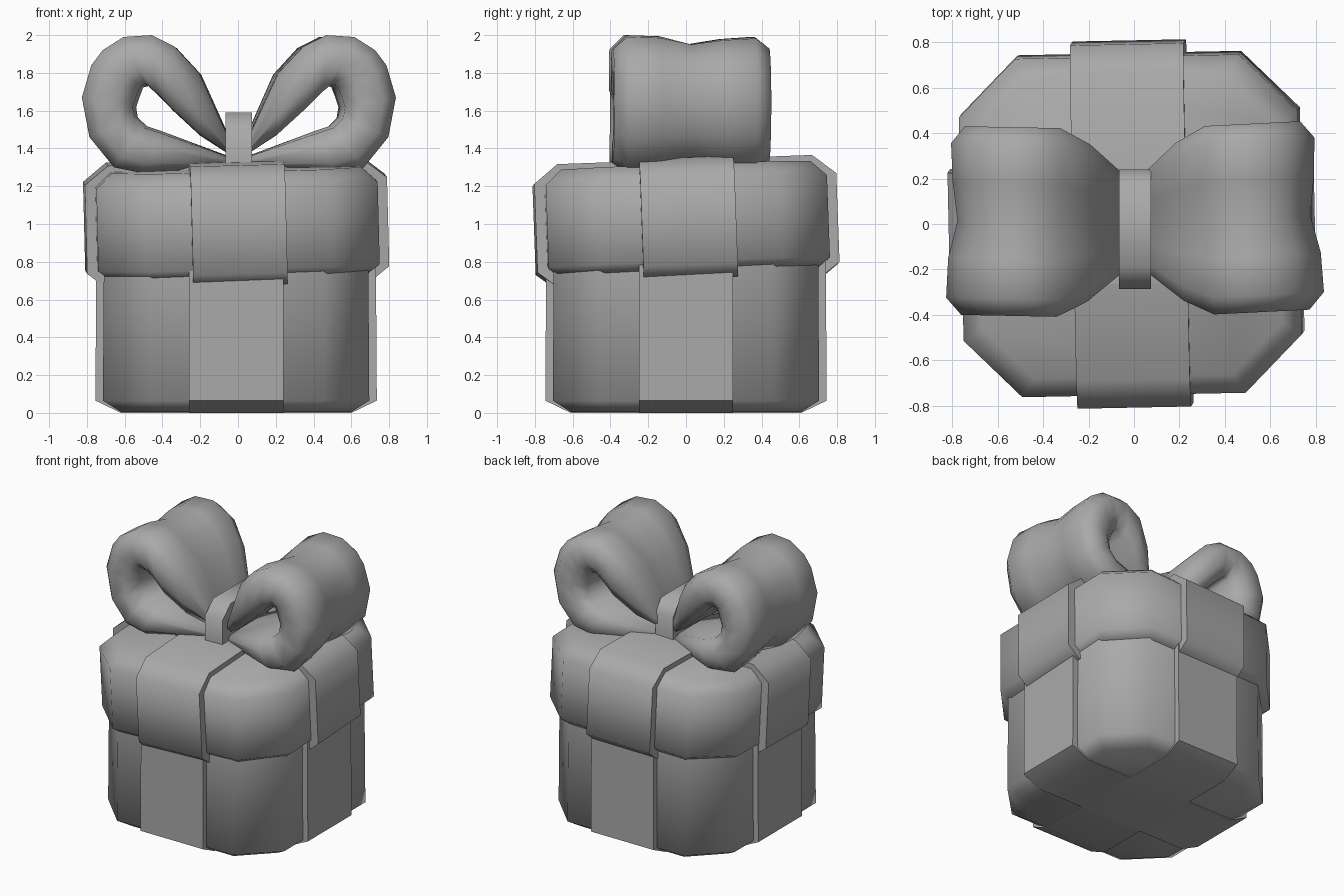
import bpy, bmesh, math
from mathutils import Matrix, Vector

if "Cube" in bpy.data.objects:
    bpy.data.objects.remove(bpy.data.objects["Cube"], do_unlink=True)

grey = bpy.data.materials.new("plain_grey")
grey.use_nodes = True
COLOUR = (0.4, 0.4, 0.4, 1)
grey.diffuse_color = COLOUR
grey.node_tree.nodes["Principled BSDF"].inputs["Base Color"].default_value = COLOUR


def finish(name, bm, loc=(0, 0, 0), rot=(0, 0, 0), angle=60):
    """Turn a bmesh into a shaded object."""
    bmesh.ops.recalc_face_normals(bm, faces=bm.faces)
    mesh = bpy.data.meshes.new(name)
    bm.to_mesh(mesh)
    bm.free()
    mesh.materials.append(grey)
    ob = bpy.data.objects.new(name, mesh)
    bpy.context.collection.objects.link(ob)
    ob.location, ob.rotation_euler = loc, rot
    bpy.ops.object.select_all(action="DESELECT")
    ob.select_set(True)
    bpy.context.view_layer.objects.active = ob
    bpy.ops.object.shade_smooth_by_angle(angle=math.radians(angle))
    return ob


def bridge(bm, rings, closed=False):
    """Skin a list of equal vertex rings."""
    pairs = list(zip(rings, rings[1:]))
    if closed:
        pairs.append((rings[-1], rings[0]))
    for a, b in pairs:
        n = len(a)
        for i in range(n):
            j = (i + 1) % n
            bm.faces.new((a[i], a[j], b[j], b[i]))
    if not closed:
        bm.faces.new(rings[0])
        bm.faces.new(rings[-1])


def octagon_body(name, profile, **place):
    """Stack of chamfered squares from (half width, height) pairs."""
    bm = bmesh.new()
    rings = []
    for h, z in profile:
        k = h * 0.66
        corners = [(h, -k), (h, k), (k, h), (-k, h), (-h, k), (-h, -k), (-k, -h), (k, -h)]
        rings.append([bm.verts.new((x, y, z)) for x, y in corners])
    bridge(bm, rings)
    return finish(name, bm, **place)


def prism(name, outline, half, turn=0, **place):
    """Extrude an (across, height) outline to both sides, then turn it about z."""
    bm = bmesh.new()
    rings = [[bm.verts.new((x, y, z)) for x, z in outline] for y in (-half, half)]
    bridge(bm, rings)
    bmesh.ops.rotate(bm, verts=bm.verts, matrix=Matrix.Rotation(turn, 3, "Z"))
    return finish(name, bm, **place)


def straps(prefix, profile, **place):
    """Two crossing ribbons with a mirrored side profile."""
    outline = profile + [(-x, z) for x, z in reversed(profile)]
    for label, turn in (("across", 0), ("front_to_back", math.pi / 2)):
        prism(prefix + "_" + label, outline, 0.25, turn, **place)


# Box and its ribbons
box = dict(loc=(-0.01, 0, 0))
octagon_body("box", [(0.61, 0.005), (0.705, 0.065), (0.70, 0.80)], **box)
straps("box_ribbon", [(0.61, 0), (0.745, 0.065), (0.74, 0.80)], **box)

# Lid and its ribbons, sitting slightly askew
lid = dict(loc=(-0.01, 0, 1.0), rot=(0.036, -0.026, 0.02))
octagon_body("lid", [(0.68, -0.265), (0.745, -0.215), (0.745, 0.22), (0.66, 0.30)], **lid)
straps("lid_ribbon", [(0.71, -0.305), (0.80, -0.235), (0.80, 0.235), (0.675, 0.335)], **lid)

# Bow loop: outer and inner edge of the band at each station
OUTER = [(0.03, 1.42), (0.20, 1.80), (0.33, 1.94), (0.45, 2.0), (0.60, 1.99), (0.71, 1.92),
         (0.77, 1.84), (0.82, 1.67), (0.78, 1.46), (0.65, 1.30), (0.50, 1.27), (0.03, 1.30)]
INNER = [(0.03, 1.36), (0.20, 1.48), (0.34, 1.61), (0.43, 1.70), (0.48, 1.74), (0.51, 1.73),
         (0.53, 1.68), (0.55, 1.62), (0.54, 1.56), (0.49, 1.51), (0.40, 1.48), (0.03, 1.35)]
# Band section: (position across the width, depth from inner to outer side)
SECTION = [(-0.82, 1), (-0.4, 0.98), (0, 0.84), (0.4, 0.93), (0.82, 0.97), (1, 0.75), (1, 0.3),
           (0.85, 0), (0, -0.04), (-0.85, 0), (-1, 0.3), (-1, 0.75)]


def bow_loop(name, side, turn):
    bm = bmesh.new()
    rings = []
    for o, i in zip(OUTER, INNER):
        o, i = Vector(o), Vector(i)
        ring = []
        for v, t in SECTION:
            p = i.lerp(o, t)
            width = 0.20 + 0.215 * min(1, max(0, (p.x - 0.05) / 0.22))
            ring.append(bm.verts.new((side * p.x, v * width, p.y)))
        rings.append(ring)
    bridge(bm, rings)
    return finish(name, bm, rot=(0, 0, turn), angle=65)


bow_loop("left_bow_loop", 1, 0.05)
bow_loop("right_bow_loop", -1, -0.02)

# Knot band
prism("knot", [(-0.24, 1.31), (-0.24, 1.50), (-0.18, 1.59), (0.19, 1.59), (0.285, 1.50), (0.285, 1.31)],
      0.07, -math.pi / 2, loc=(0.005, 0, 0))
